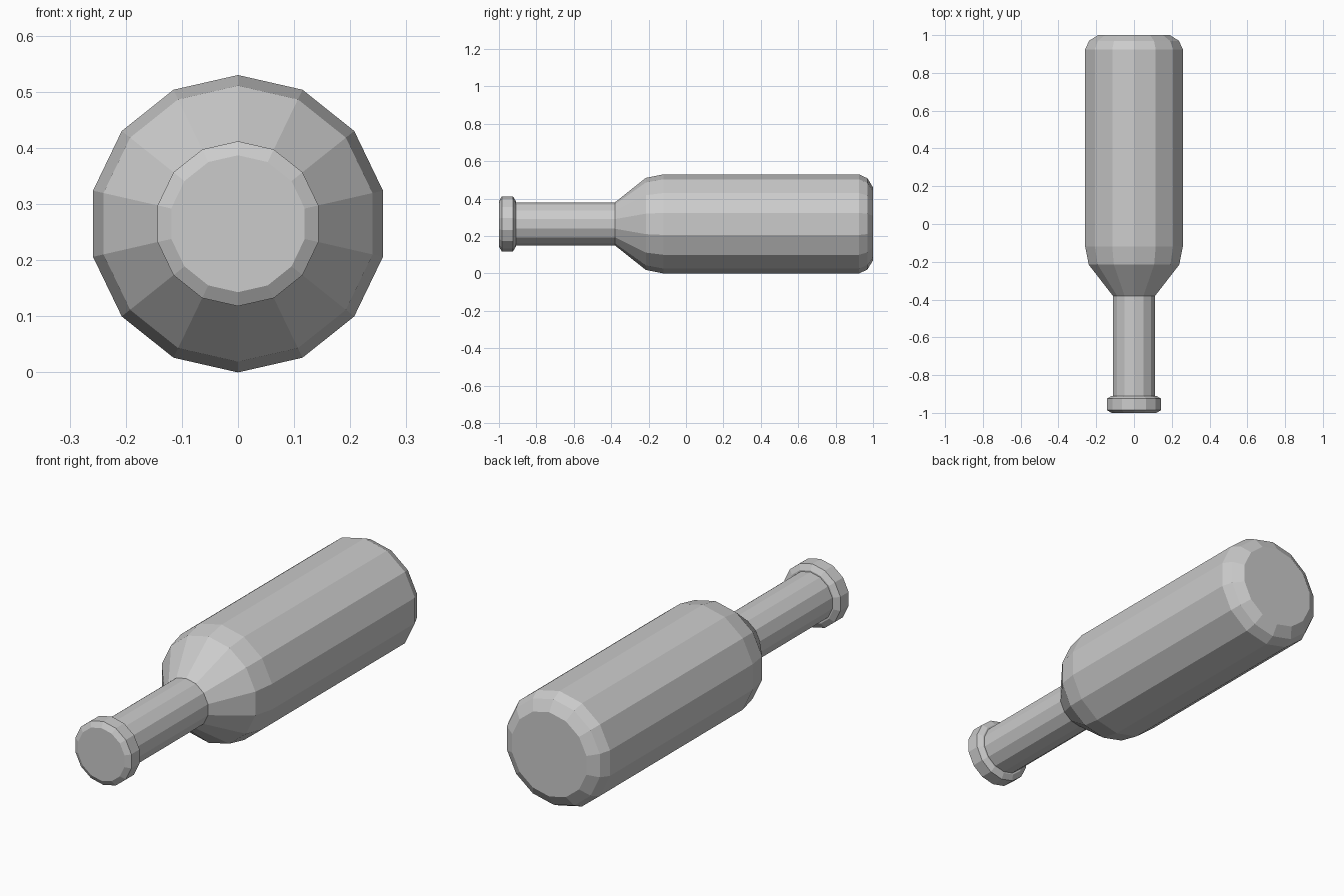
import bpy, bmesh, math

if "Cube" in bpy.data.objects:
    bpy.data.objects.remove(bpy.data.objects["Cube"])

SIDES = 14
CENTRE_Z = 0.265

grey = bpy.data.materials.new("plain grey")
grey.diffuse_color = (0.6, 0.6, 0.6, 1)
grey.use_nodes = True
grey.node_tree.nodes["Principled BSDF"].inputs["Base Color"].default_value = grey.diffuse_color


def lathe(name, profile):
    """Spin (y, radius) pairs about the horizontal y axis, with capped ends."""
    bm = bmesh.new()
    rings = []
    for y, r in profile:
        ring = []
        for i in range(SIDES):
            a = 2 * math.pi * i / SIDES
            ring.append(bm.verts.new((r * math.sin(a), y, CENTRE_Z + r * math.cos(a))))
        rings.append(ring)
    for a, b in zip(rings, rings[1:]):
        for i in range(SIDES):
            j = (i + 1) % SIDES
            bm.faces.new((a[i], a[j], b[j], b[i]))
    bm.faces.new(rings[0])
    bm.faces.new(rings[-1])
    bmesh.ops.recalc_face_normals(bm, faces=bm.faces)
    mesh = bpy.data.meshes.new(name)
    bm.to_mesh(mesh)
    bm.free()
    mesh.materials.append(grey)
    obj = bpy.data.objects.new(name, mesh)
    bpy.context.collection.objects.link(obj)
    return obj


# Neck, sloping shoulder, body and rounded base
lathe("bottle_body", [(-0.95, 0.115), (-0.38, 0.115), (-0.215, 0.246), (-0.12, 0.265),
                      (0.925, 0.265), (0.97, 0.244), (1.0, 0.195)])

# Bevelled lip around the mouth
lathe("bottle_lip", [(-1.0, 0.122), (-0.985, 0.147), (-0.925, 0.147), (-0.91, 0.122)])
